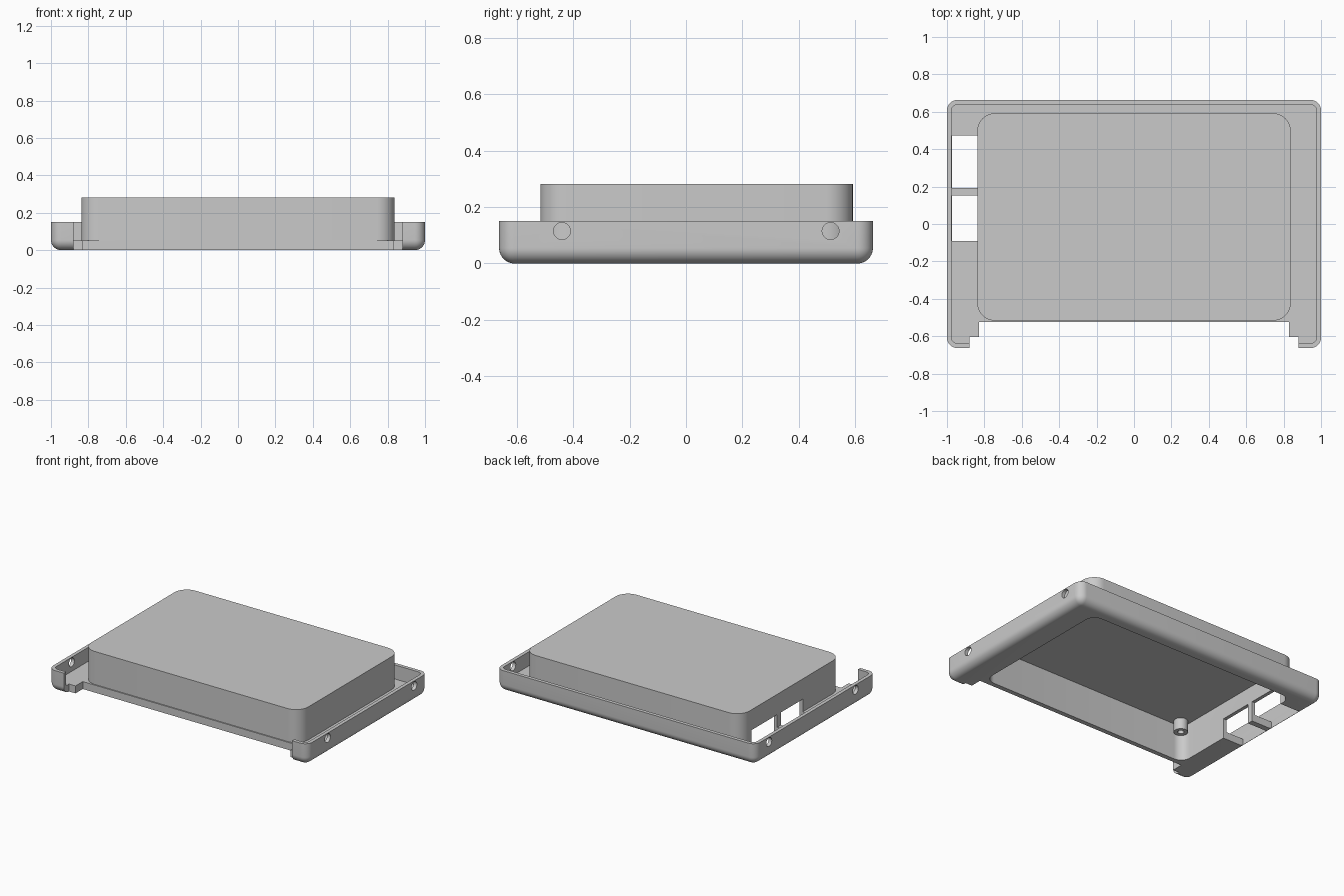
import bpy, bmesh

cube = bpy.data.objects.get("Cube")
if cube:
    bpy.data.objects.remove(cube, do_unlink=True)

grey = bpy.data.materials.new("plain_grey")
grey.use_nodes = True
grey.diffuse_color = (0.59, 0.59, 0.59, 1)
grey.node_tree.nodes["Principled BSDF"].inputs["Base Color"].default_value = (0.59, 0.59, 0.59, 1)


def finish(name, bm):
    bmesh.ops.recalc_face_normals(bm, faces=bm.faces)
    mesh = bpy.data.meshes.new(name)
    bm.to_mesh(mesh)
    bm.free()
    mesh.materials.append(grey)
    obj = bpy.data.objects.new(name, mesh)
    bpy.context.collection.objects.link(obj)
    return obj


def block(name, x, y, z, radius=0, round_bottom=False):
    """Box between ranges, with rounded upright corners and optionally a rounded base."""
    bm = bmesh.new()
    bmesh.ops.create_cube(bm, size=1)
    for v in bm.verts:
        for i, (low, high) in enumerate((x, y, z)):
            v.co[i] = low if v.co[i] < 0 else high
    if radius:
        middle = sum(z) / 2
        edges = []
        for e in bm.edges:
            a, b = e.verts
            upright = abs(a.co.z - b.co.z) > 0.001
            if upright or (round_bottom and a.co.z < middle):
                edges.append(e)
        bmesh.ops.bevel(bm, geom=edges, offset=radius, segments=10,
                        profile=0.5, affect='EDGES', clamp_overlap=True)
    return finish(name, bm)


def cylinder(name, radius, depth, centre, along_x=False):
    bm = bmesh.new()
    bmesh.ops.create_cone(bm, cap_ends=True, segments=32, radius1=radius,
                          radius2=radius, depth=depth)
    for v in bm.verts:
        if along_x:
            v.co = v.co.zyx
        v.co = [p + c for p, c in zip(v.co, centre)]
    return finish(name, bm)


def cut(obj, *cutters):
    bpy.context.view_layer.objects.active = obj
    for cutter in cutters:
        mod = obj.modifiers.new("cut", 'BOOLEAN')
        mod.operation = 'DIFFERENCE'
        mod.solver = 'MANIFOLD'
        mod.object = cutter
        bpy.ops.object.modifier_apply(modifier=mod.name)


FLOOR = 0.052
SIDE, FRONT, BACK = 0.838, -0.517, 0.592
DEPTH = 0.663
WALL = 0.025
SCREW_Y = (-0.44, 0.513)

# Shallow tray and the raised housing on its floor
tray = block("tray", (-1, 1), (-DEPTH, DEPTH), (0, 0.15), 0.055, True)
housing = block("raised_housing", (-SIDE, SIDE), (FRONT, BACK), (FLOOR, 0.282), 0.095)

# Hollow out the tray
cavity = block("cavity_cutter", (-0.975, 0.975), (WALL - DEPTH, DEPTH - WALL),
               (FLOOR, 0.4), 0.03)
cutters = [cavity]
cut(tray, cavity)

# Screw holes, each cutter passing through both end walls
for y in SCREW_Y:
    hole = cylinder("hole_cutter", 0.03, 2.2, (0, y, 0.115), True)
    cut(tray, hole)
    cutters.append(hole)

# Front openings and the hollow of the housing, open underneath
front_gap = block("front_gap_cutter", (-0.88, 0.88), (-0.8, -0.605), (-0.1, 0.4))
floor_gap = block("floor_gap_cutter", (-0.83, 0.83), (-0.8, -0.525), (-0.1, 0.4))
hollow = block("hollow_cutter", (WALL - SIDE, SIDE - WALL),
               (FRONT + WALL, BACK - WALL), (-0.1, 0.255), 0.07)
cut(tray, front_gap, floor_gap, hollow)
cut(housing, hollow)
cutters += [front_gap, floor_gap, hollow]

# Two port openings through the floor and the housing side
for y in ((-0.09, 0.152), (0.192, 0.473)):
    port = block("port_cutter", (-0.973, -0.78), y, (-0.1, 0.14))
    cut(tray, port)
    cut(housing, port)
    cutters.append(port)

# Hollow screw bosses hanging inside the housing corners
bosses = []
for x in (-0.755, 0.755):
    for y in SCREW_Y:
        boss = cylinder("screw_boss", 0.045, 0.09, (x, y, 0.221))
        bore = cylinder("bore_cutter", 0.02, 0.16, (x, y, 0.165))
        cut(boss, bore)
        bosses.append(boss)
        cutters.append(bore)

for cutter in cutters:
    bpy.data.objects.remove(cutter, do_unlink=True)

# Smooth the rounded surfaces, keep the edges crisp
bpy.ops.object.select_all(action='DESELECT')
for obj in [tray, housing] + bosses:
    obj.select_set(True)
bpy.context.view_layer.objects.active = tray
bpy.ops.object.shade_smooth_by_angle(angle=0.5)
